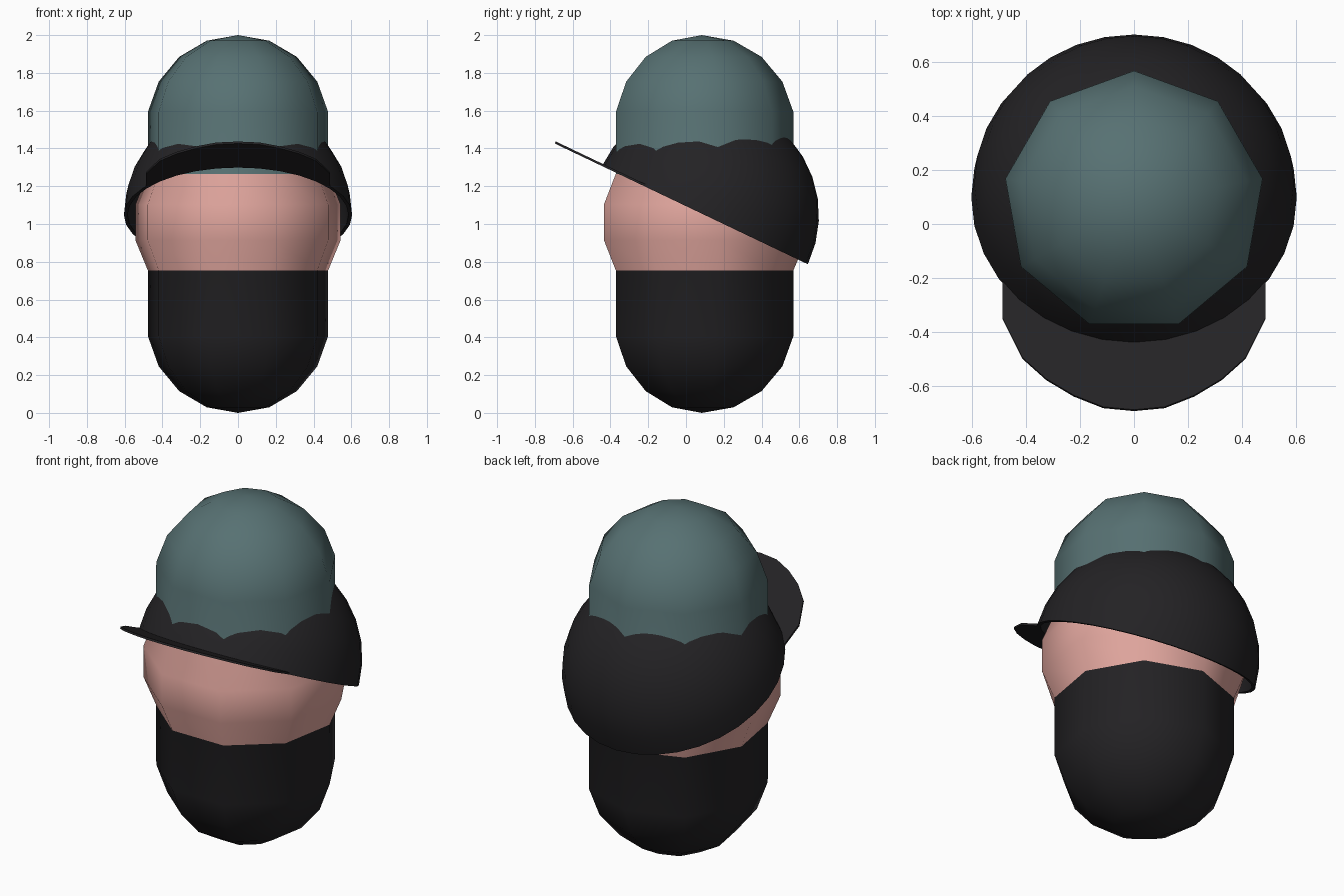
import bpy, bmesh
from math import sin, cos, radians, pi
from mathutils import Matrix

if "Cube" in bpy.data.objects:
    bpy.data.objects.remove(bpy.data.objects["Cube"])


def material(name, rgb):
    m = bpy.data.materials.new(name)
    m.diffuse_color = (*rgb, 1)
    m.use_nodes = True
    m.node_tree.nodes["Principled BSDF"].inputs["Base Color"].default_value = m.diffuse_color
    return m


BLACK = material("black", (0.017, 0.016, 0.018))
SKIN = material("skin", (0.75, 0.38, 0.34))
TEAL = material("teal", (0.095, 0.165, 0.17))


def finish(name, bm, mats, smooth_angle=None):
    bmesh.ops.recalc_face_normals(bm, faces=bm.faces[:])
    me = bpy.data.meshes.new(name)
    bm.to_mesh(me)
    bm.free()
    ob = bpy.data.objects.new(name, me)
    bpy.context.collection.objects.link(ob)
    for m in mats:
        me.materials.append(m)
    bpy.ops.object.select_all(action='DESELECT')
    ob.select_set(True)
    bpy.context.view_layer.objects.active = ob
    if smooth_angle is None:
        bpy.ops.object.shade_smooth()
    else:
        bpy.ops.object.shade_smooth_by_angle(angle=radians(smooth_angle))
    return ob


def lathe(profile, sides, closed=False, mat_of=lambda k: 0):
    """Revolve (radius, z) points round z, with one vertex on +y."""
    bm = bmesh.new()
    rings = []
    for r, z in profile:
        n = 1 if r < 1e-6 else sides
        rings.append([bm.verts.new((r * sin(2 * pi * i / sides), r * cos(2 * pi * i / sides), z))
                      for i in range(n)])
    pairs = list(zip(rings, rings[1:]))
    if closed:
        pairs.append((rings[-1], rings[0]))
    for k, (a, b) in enumerate(pairs):
        if len(a) == len(b) == 1:
            continue
        for i in range(sides):
            j = (i + 1) % sides
            quad = [a[i % len(a)], a[j % len(a)], b[j % len(b)], b[i % len(b)]]
            f = bm.faces.new(list(dict.fromkeys(quad)))
            f.material_index = mat_of(k)
    return bm


# Head: nine-sided capsule with a bulging face, beard below and tall crown above
R = 0.492
cap_arc = [(R * sin(radians(a)), R - R * cos(radians(a))) for a in (0, 20, 40, 60, 80)]
face = [(0.485, 0.755), (0.552, 0.915), (0.552, 1.103), (0.485, 1.265)]
profile = cap_arc + face + [(r, 2 - z) for r, z in reversed(cap_arc)]
bm = lathe(profile, 9, mat_of=lambda k: 0 if k < 5 else 1 if k < 8 else 2)
head = finish("head", bm, [BLACK, SKIN, TEAL])
head.location = (0, 0.084, 0)

# Tilted frame shared by the cap and its brim
TILT = Matrix.Translation((0, 0.1, 1.047)) @ Matrix.Rotation(radians(-25.5), 4, 'X')

# Cap: hollow half dome
angles = [radians(90 * i / 8) for i in range(9)]
outer = [(0.604 * cos(a), 0.604 * sin(a)) for a in angles]
inner = [(0.585 * cos(a), 0.585 * sin(a)) for a in reversed(angles)]
bm = lathe([(max(r, 0) if r > 1e-5 else 0, z) for r, z in outer], 32)
shell_in = lathe([(r if r > 1e-5 else 0, z) for r, z in inner], 32)
tmp = bpy.data.meshes.new("cap_lining")
shell_in.to_mesh(tmp)
shell_in.free()
bm.from_mesh(tmp)
bpy.data.meshes.remove(tmp)
bmesh.ops.bridge_loops(bm, edges=[e for e in bm.edges if e.is_boundary])
cap = finish("cap_dome", bm, [BLACK], 40)
cap.matrix_world = TILT

# Brim: thin flat visor pushed forward from the rim
reach = [0.88, 0.868, 0.82, 0.753, 0.665, 0.504]
bm = bmesh.new()
rows = []
for i in range(-5, 6):
    a = radians(11.25 * i)
    x = 0.586 * sin(a)
    rows.append((bm.verts.new((x, -0.59 * cos(a), 0)), bm.verts.new((x, -reach[abs(i)], 0))))
for (a, b), (c, d) in zip(rows, rows[1:]):
    bm.faces.new((a, b, d, c))
slab = bmesh.ops.extrude_face_region(bm, geom=bm.faces[:])
bmesh.ops.translate(bm, vec=(0, 0, 0.012),
                    verts=[g for g in slab["geom"] if isinstance(g, bmesh.types.BMVert)])
brim = finish("cap_brim", bm, [BLACK], 30)
brim.matrix_world = TILT
